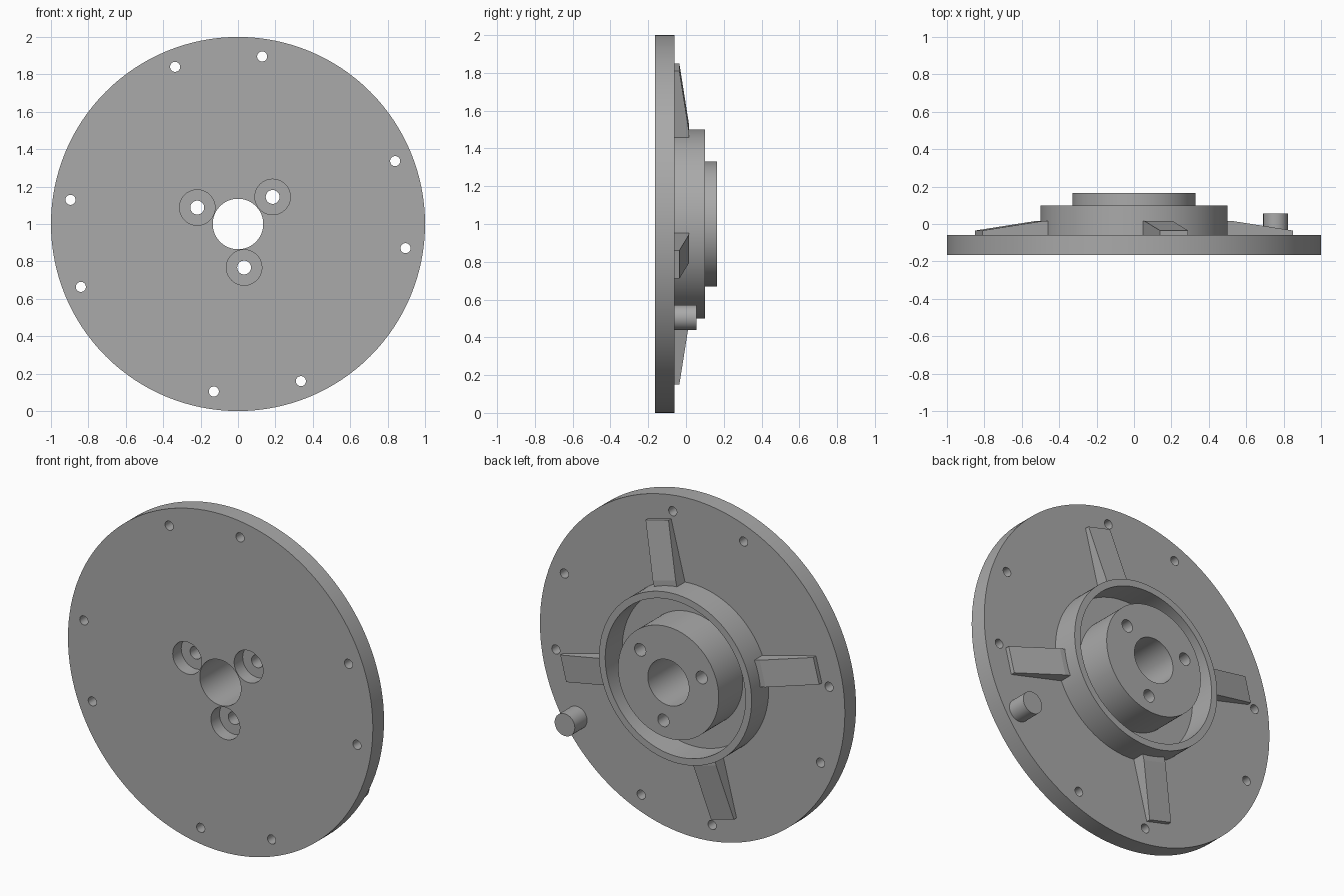
import bpy, bmesh
from math import radians, sin, cos, pi
from mathutils import Matrix, Vector

cube = bpy.data.objects.get("Cube")
if cube:
    bpy.data.objects.remove(cube, do_unlink=True)

# Material
grey = bpy.data.materials.new("cast grey")
grey.use_nodes = True
COLOR = (0.4, 0.4, 0.4, 1)
grey.diffuse_color = COLOR
grey.node_tree.nodes["Principled BSDF"].inputs["Base Color"].default_value = COLOR

# Main levels along the depth axis
FRONT, BACK = -0.165, -0.06
RING_END, HUB_END = 0.10, 0.165


def finish(name, bm):
    bmesh.ops.recalc_face_normals(bm, faces=bm.faces)
    mesh = bpy.data.meshes.new(name)
    bm.to_mesh(mesh)
    bm.free()
    obj = bpy.data.objects.new(name, mesh)
    bpy.context.collection.objects.link(obj)
    mesh.materials.append(grey)
    return obj


def smooth(obj):
    bpy.ops.object.select_all(action='DESELECT')
    obj.select_set(True)
    bpy.context.view_layer.objects.active = obj
    bpy.ops.object.shade_smooth_by_angle(angle=radians(30))


def lathe(name, profile, steps=128):
    """Revolve a closed (radius, depth) profile about the disc axis."""
    bm = bmesh.new()
    rings = []
    for i in range(steps):
        a = 2 * pi * i / steps
        rings.append([bm.verts.new((r * cos(a), y, 1 + r * sin(a))) for r, y in profile])
    n = len(profile)
    for i in range(steps):
        here, there = rings[i], rings[(i + 1) % steps]
        for j in range(n):
            k = (j + 1) % n
            bm.faces.new((here[j], here[k], there[k], there[j]))
    return finish(name, bm)


def add_rod(bm, x, z, radius, y0, y1, segments=40):
    place = Matrix.Translation((x, (y0 + y1) / 2, z)) @ Matrix.Rotation(pi / 2, 4, 'X')
    bmesh.ops.create_cone(bm, cap_ends=True, segments=segments, radius1=radius,
                          radius2=radius, depth=y1 - y0, matrix=place)


def polar(radius, degrees):
    a = radians(degrees)
    return radius * cos(a), 1 + radius * sin(a)


def cut(obj, bm):
    """Subtract the rods in bm from obj."""
    cutter = finish("cutter", bm)
    cutter.hide_render = True
    mod = obj.modifiers.new("holes", 'BOOLEAN')
    mod.operation, mod.solver, mod.object = 'DIFFERENCE', 'EXACT', cutter
    bpy.context.view_layer.objects.active = obj
    bpy.ops.object.modifier_apply(modifier=mod.name)
    bpy.data.objects.remove(cutter, do_unlink=True)


# Disc with raised rim ring and central bored hub
body = lathe("flange_body", [
    (0.135, FRONT), (1.0, FRONT), (1.0, BACK), (0.5, BACK), (0.5, RING_END),
    (0.46, RING_END), (0.46, BACK), (0.33, BACK), (0.33, HUB_END), (0.135, HUB_END)])

# Counterbores on the front of the hub bolts
bores = bmesh.new()
for k in range(3):
    add_rod(bores, *polar(0.235, 38 + 120 * k), 0.095, FRONT - 0.1, FRONT + 0.08)
cut(body, bores)

# Hub bolt holes and paired rim holes, all through
holes = bmesh.new()
for k in range(3):
    add_rod(holes, *polar(0.235, 38 + 120 * k), 0.037, -0.4, 0.4)
for k in range(4):
    for start in (21.8, 81.8):
        add_rod(holes, *polar(0.905, start + 90 * k), 0.027, -0.4, 0.4, 24)
cut(body, holes)
smooth(body)

# Four sloping ribs from the ring outward
RIB_SIDE = [(0.48, BACK), (0.857, BACK), (0.857, -0.035), (0.53, 0.015), (0.48, 0.015)]
for k, side in enumerate(("upper", "left", "lower", "right")):
    bm = bmesh.new()
    turn = Matrix.Translation((0, 0, 1)) @ Matrix.Rotation(radians(14.5 + 90 * k), 4, 'Y')
    walls = [[bm.verts.new(turn @ Vector((x, y, r))) for r, y in RIB_SIDE]
             for x in (-0.0775, 0.0775)]
    for wall in walls:
        bm.faces.new(wall)
    n = len(RIB_SIDE)
    for j in range(n):
        m = (j + 1) % n
        bm.faces.new((walls[0][j], walls[0][m], walls[1][m], walls[1][j]))
    finish(side + "_rib", bm)

# Locating pin on the back
bm = bmesh.new()
add_rod(bm, 0.757, 0.505, 0.066, BACK - 0.02, 0.055, 48)
smooth(finish("locating_pin", bm))
